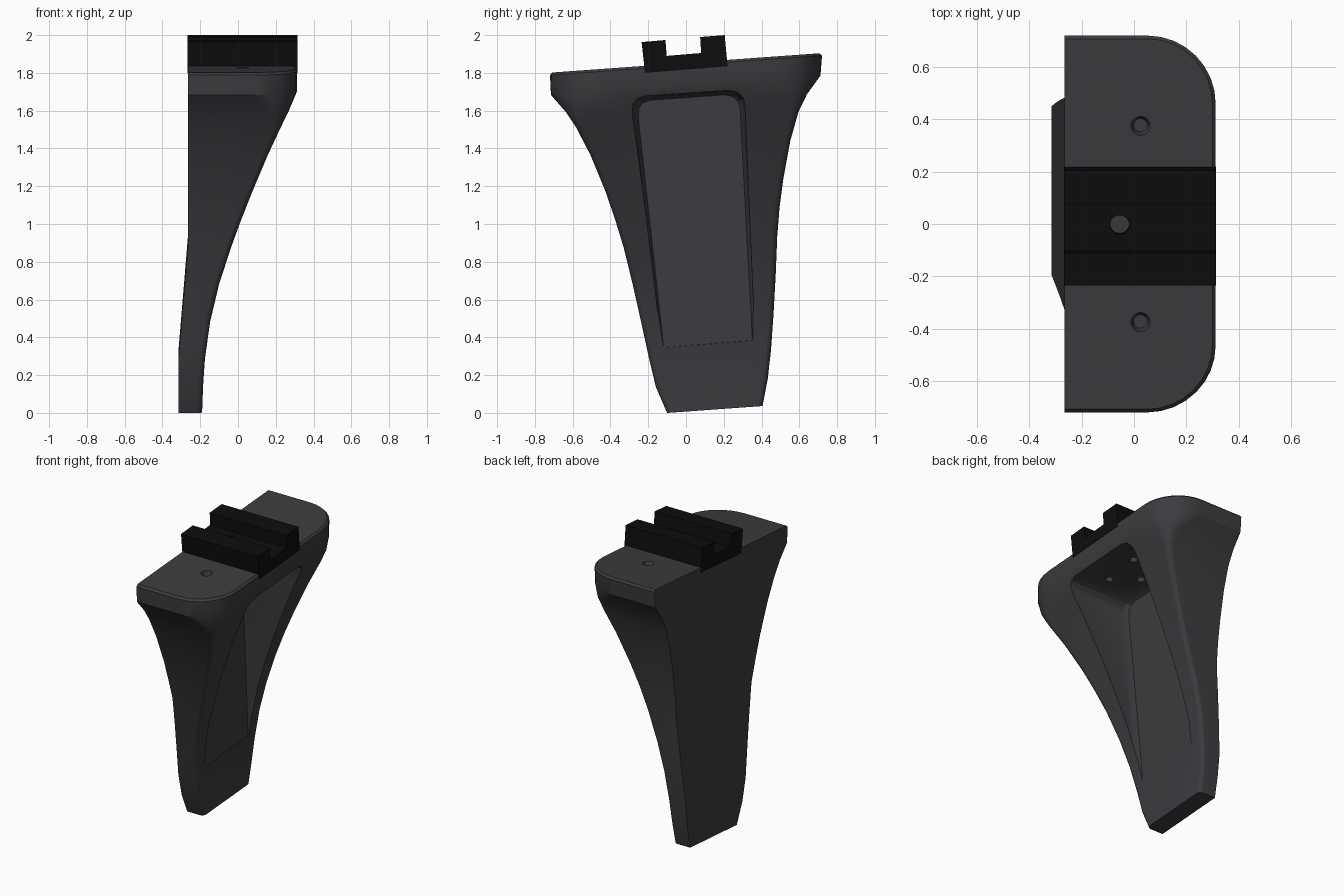
import bpy, bmesh, math
from mathutils import Matrix

cube = bpy.data.objects.get("Cube")
if cube:
    bpy.data.objects.remove(cube, do_unlink=True)

SLOPE = 0.072                     # sideways lean of the whole bracket
TILT = Matrix.Rotation(math.atan(SLOPE), 4, 'X')


def material(name, rgb):
    m = bpy.data.materials.new(name)
    m.use_nodes = True
    m.diffuse_color = (*rgb, 1)
    m.node_tree.nodes["Principled BSDF"].inputs["Base Color"].default_value = (*rgb, 1)
    return m


GREY = material("dark grey", (0.045, 0.044, 0.050))
BLACK = material("black", (0.004, 0.004, 0.004))


def finish(name, bm, mat):
    bmesh.ops.recalc_face_normals(bm, faces=bm.faces)
    mesh = bpy.data.meshes.new(name)
    bm.to_mesh(mesh)
    bm.free()
    mesh.materials.append(mat)
    ob = bpy.data.objects.new(name, mesh)
    bpy.context.collection.objects.link(ob)
    return ob


def loft(name, sections, mat):
    """Bridge equal-length closed sections and cap both ends."""
    bm = bmesh.new()
    rings = [[bm.verts.new(p) for p in s] for s in sections]
    n = len(rings[0])
    for a, b in zip(rings, rings[1:]):
        for i in range(n):
            j = (i + 1) % n
            bm.faces.new((a[i], a[j], b[j], b[i]))
    bm.faces.new(rings[0][::-1])
    bm.faces.new(rings[-1])
    return finish(name, bm, mat)


def drill(name, x, y, z, r_low, r_high, depth):
    bm = bmesh.new()
    bmesh.ops.create_cone(bm, cap_ends=True, segments=32, radius1=r_low,
                          radius2=r_high, depth=depth,
                          matrix=Matrix.Translation((x, y, z)) @ TILT)
    return finish(name, bm, GREY)


def cut(target, cutter):
    mod = target.modifiers.new("cut", 'BOOLEAN')
    mod.operation, mod.solver, mod.object = 'DIFFERENCE', 'EXACT', cutter
    bpy.context.view_layer.objects.active = target
    bpy.ops.object.modifier_apply(modifier=mod.name)
    bpy.data.objects.remove(cutter, do_unlink=True)


def smooth(ob, angle):
    bpy.ops.object.select_all(action='DESELECT')
    ob.select_set(True)
    bpy.context.view_layer.objects.active = ob
    bpy.ops.object.shade_smooth_by_angle(angle=math.radians(angle))


# Bracket body: height, -y edge, +y edge, +x face, corner radius
rows = [
    (0.007, -0.100, 0.405, -0.190, 0.03),
    (0.15, -0.160, 0.433, -0.185, 0.03),
    (0.30, -0.195, 0.450, -0.175, 0.03),
    (0.50, -0.238, 0.464, -0.147, 0.03),
    (0.70, -0.282, 0.475, -0.100, 0.03),
    (0.90, -0.330, 0.483, -0.036, 0.03),
    (1.05, -0.375, 0.495, 0.018, 0.03),
    (1.20, -0.425, 0.515, 0.076, 0.03),
    (1.40, -0.505, 0.552, 0.158, 0.03),
    (1.55, -0.580, 0.595, 0.226, 0.04),
    (1.64, -0.637, 0.640, 0.270, 0.10),
    (1.735, -0.715, 0.712, 0.312, 0.25),
    (1.84, -0.720, 0.720, 0.312, 0.26),
    (1.853, -0.708, 0.708, 0.300, 0.25),
]


def body_section(h, y0, y1, xf, r):
    xb = -0.265 - 0.05 * min(1, max(0, (0.9 - h) / 0.6))
    pts = [(xb, y0)]
    for cy, start in ((y0 + r, -90), (y1 - r, 0)):
        for k in range(9):
            a = math.radians(start + 90 * k / 8)
            pts.append((xf - r + r * math.cos(a), cy + r * math.sin(a)))
    pts.append((xb, y1))
    return [(x, y, h + SLOPE * y) for x, y in pts]


body = loft("bracket_body", [body_section(*r) for r in rows], GREY)

# Tapered pocket hollowed into the curved face
outline = [(-0.13, 0.33), (0.375, 0.37), (0.305, 1.62), (0.295, 1.66), (0.265, 1.69),
           (0.22, 1.70), (-0.21, 1.67), (-0.25, 1.655), (-0.27, 1.63), (-0.275, 1.58)]


def pocket_section(x, scale):
    return [(x, 0.04 + (y - 0.04) * scale, 1.02 + (z - 1.02) * (1 + (scale - 1) / 3))
            for y, z in outline]


cut(body, loft("pocket_cutter", [pocket_section(-0.17, 0.93), pocket_section(-0.14, 0.98),
                                 pocket_section(0.5, 1.06)], GREY))

# Countersunk holes in the top, blind holes in the pocket ceiling
for side in (-1, 1):
    y = 0.375 * side
    cut(body, drill("top_hole", 0.025, y, 1.853 + SLOPE * y, 0.026, 0.047, 0.07))
for x, y in ((0.10, -0.12), (0.12, 0.14), (-0.055, 0.0)):
    cut(body, drill("ceiling_hole", x, y, 1.69 + SLOPE * y, 0.025, 0.025, 0.12))
smooth(body, 25)

# Black grooved rail set across the top
rail_profile = [(-0.217, 1.80), (0.22, 1.835), (0.205, 2.0), (0.075, 1.99),
                (0.08, 1.905), (-0.102, 1.89), (-0.109, 1.974), (-0.235, 1.963)]
rail = loft("mounting_rail", [[(x, y, z) for y, z in rail_profile]
                              for x in (-0.267, 0.314)], BLACK)
cut(rail, drill("rail_hole", -0.055, 0, 1.86, 0.036, 0.036, 0.3))
